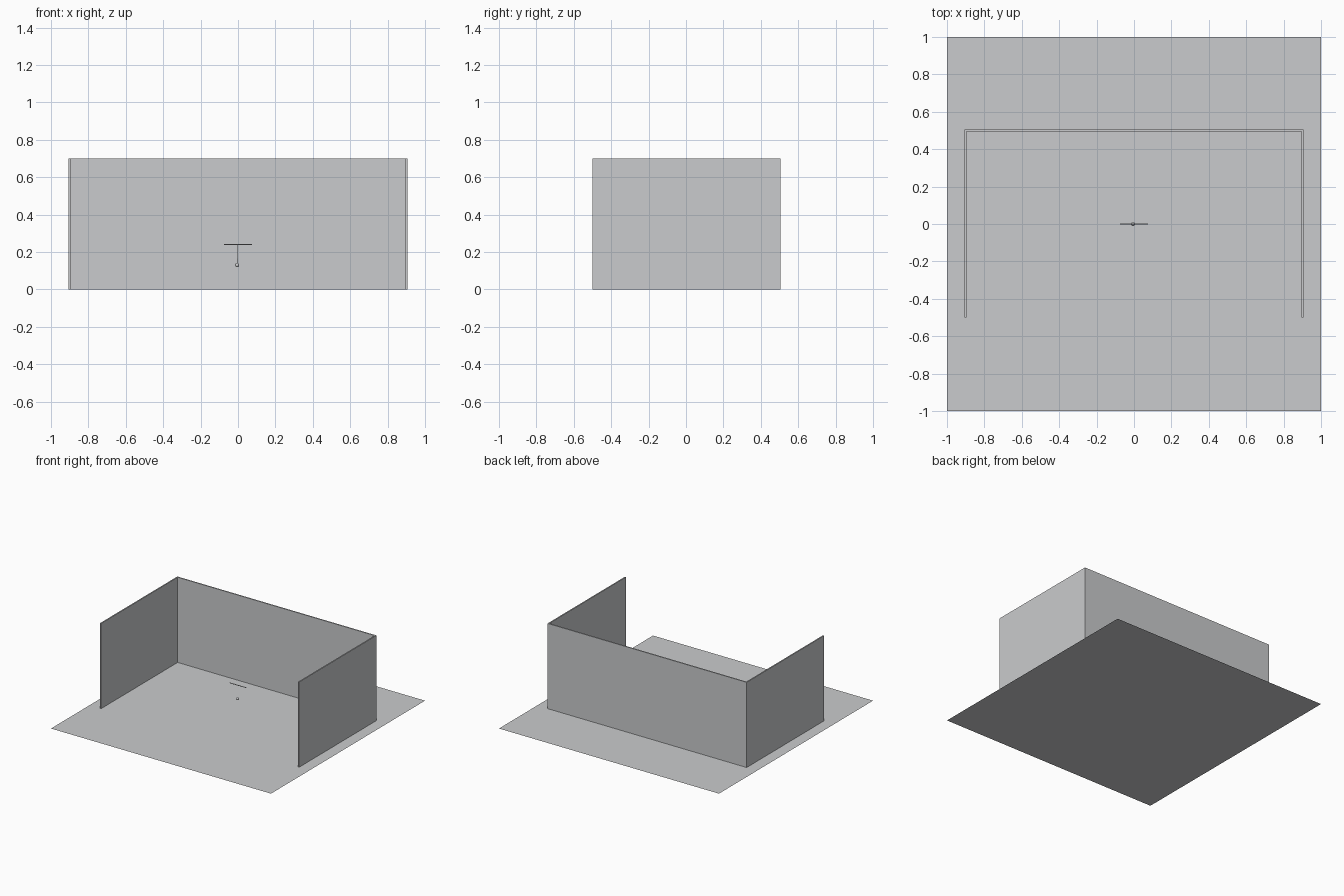
import bpy
from mathutils import Vector

if "Cube" in bpy.data.objects:
    bpy.data.objects.remove(bpy.data.objects["Cube"])

# One neutral grey for the whole model
grey = bpy.data.materials.new("light grey")
grey.diffuse_color = (0.59, 0.6, 0.61, 1)
grey.use_nodes = True
grey.node_tree.nodes["Principled BSDF"].inputs["Base Color"].default_value = grey.diffuse_color


def finish(name):
    obj = bpy.context.object
    obj.name = name
    obj.data.materials.append(grey)
    return obj


def box(name, lo, hi):
    lo, hi = Vector(lo), Vector(hi)
    bpy.ops.mesh.primitive_cube_add(size=1, location=(lo + hi) / 2)
    obj = finish(name)
    obj.scale = hi - lo
    return obj


def rod(name, a, b, radius, sides):
    a, b = Vector(a), Vector(b)
    d = b - a
    bpy.ops.mesh.primitive_cylinder_add(
        vertices=sides, radius=radius, depth=d.length, location=(a + b) / 2,
        rotation=d.to_track_quat('Z', 'Y').to_euler())
    obj = finish(name)
    bpy.ops.object.shade_smooth_by_angle()
    return obj


# Flat floor sheet
bpy.ops.mesh.primitive_plane_add(size=2)
finish("floor")

# Three thin walls, open at the front
box("back_wall", (-0.905, 0.495, 0), (0.905, 0.505, 0.7))
for side, x in (("left", -0.9), ("right", 0.9)):
    box(side + "_wall", (x - 0.005, -0.5, 0), (x + 0.005, 0.5, 0.7))

# Small pendulum: support bar, thread and ball
rod("support_bar", (-0.075, 0, 0.241), (0.075, 0, 0.241), 0.003, 16)
rod("thread", (-0.004, 0, 0.241), (-0.005, 0, 0.135), 0.001, 8)
bpy.ops.mesh.primitive_uv_sphere_add(segments=24, ring_count=12, radius=0.011,
                                     location=(-0.005, 0, 0.13))
finish("ball")
bpy.ops.object.shade_smooth_by_angle()
